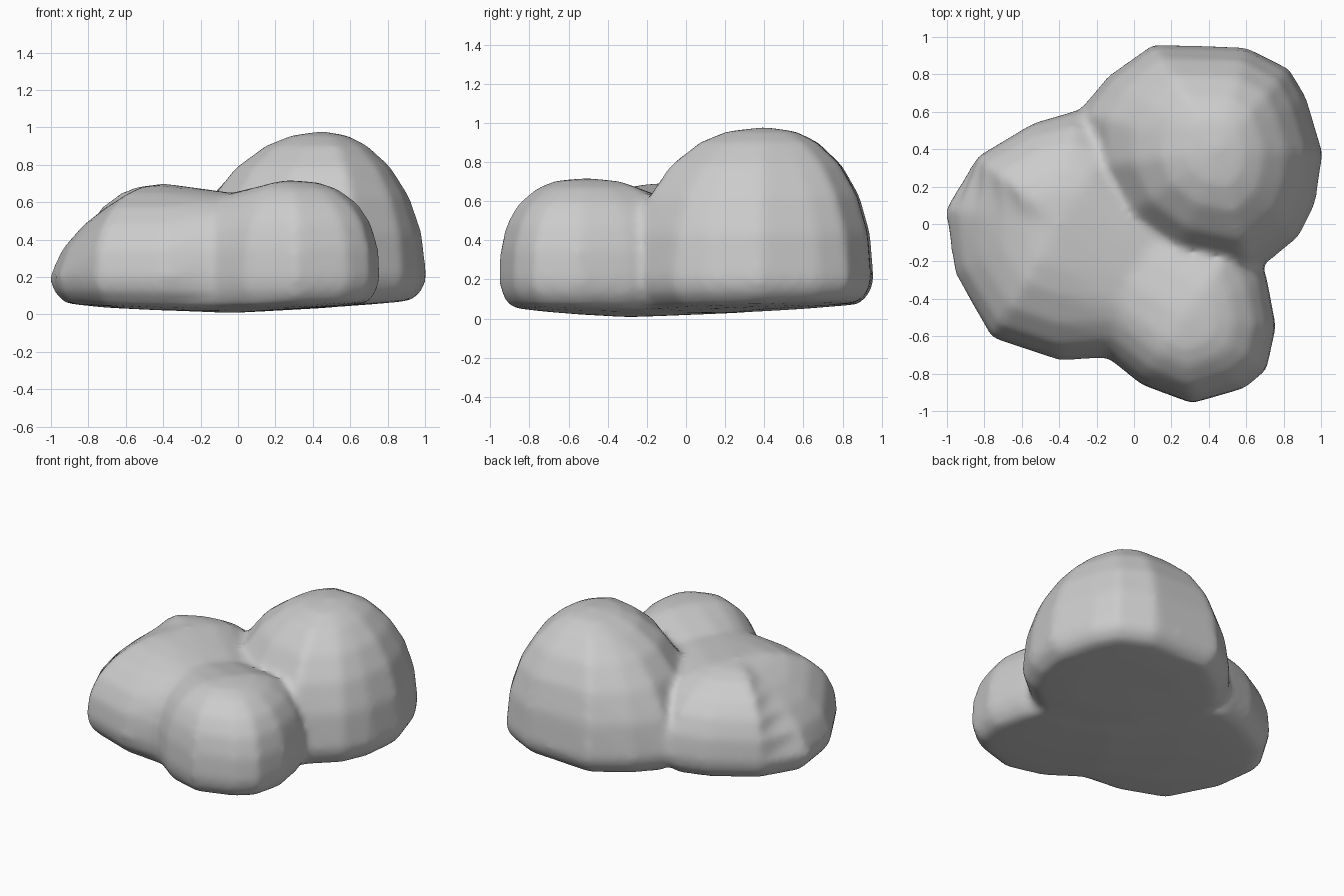
import bpy
import bmesh
from mathutils import Vector

cube = bpy.data.objects.get("Cube")
if cube:
    bpy.data.objects.remove(cube, do_unlink=True)

stone = bpy.data.materials.new("grey stone")
stone.use_nodes = True
stone.diffuse_color = (0.6, 0.6, 0.6, 1)
stone.node_tree.nodes["Principled BSDF"].inputs["Base Color"].default_value = (0.6, 0.6, 0.6, 1)

BELLY = 0.2  # height of the widest ring
RISES = (0, .3, .55, .75, .9, .97, 1)


def underside(point):
    """Shallow bowl under the whole rock."""
    return 0.06 * (point - Vector((-.1, -.2))).length


def add_lobe(bm, spine, outline):
    """Loft a plan outline (x, y, spine index, fullness) onto a ridge of (x, y, height)."""
    rings = []

    def ring(scale, height):
        row = []
        for x, y, index, fullness in outline:
            sx, sy, top = spine[index]
            centre = Vector((sx, sy))
            point = centre + (Vector((x, y)) - centre) * scale(fullness)
            low = underside(point)
            row.append(bm.verts.new((*point, height(low, top))))
        rings.append(row)

    # Underside and rounded foot
    for size, lift in ((0, 0), (.55, 0), (.87, .05), (.97, .5)):
        ring(lambda f: size, lambda low, top: low + (BELLY - low) * lift)
    # Domed sides closing on the ridge
    for u in RISES:
        ring(lambda f: (1 - u ** f) ** (1 / f), lambda low, top: BELLY + (top - BELLY) * u)

    for low, high in zip(rings, rings[1:]):
        for i in range(len(outline)):
            j = (i + 1) % len(outline)
            bm.faces.new((low[i], low[j], high[j], high[i]))


def finish(name, bm):
    bmesh.ops.remove_doubles(bm, verts=bm.verts, dist=0.0005)
    # Close the ridge and the keel where they open between spine points
    edges = [e for e in bm.edges if e.is_boundary]
    if edges:
        bmesh.ops.holes_fill(bm, edges=edges, sides=0)
    bmesh.ops.recalc_face_normals(bm, faces=bm.faces)
    mesh = bpy.data.meshes.new(name)
    bm.to_mesh(mesh)
    bm.free()
    mesh.materials.append(stone)
    obj = bpy.data.objects.new(name, mesh)
    bpy.context.collection.objects.link(obj)
    return obj


bm = bmesh.new()

# Tall boulder at the back
add_lobe(bm, [(.45, .4, .98)],
         [(1.01, .38, 0, 2), (.97, .11, 0, 2), (.88, -.07, 0, 2.1), (.62, -.28, 0, 2.2),
          (.22, -.2, 0, 2.2), (-.08, 0, 0, 2.1), (-.25, .3, 0, 2), (-.3, .6, 0, 1.8),
          (-.14, .79, 0, 2), (.1, .96, 0, 2.2), (.6, .945, 0, 2.2), (.83, .83, 0, 2.1),
          (.92, .68, 0, 2)])

# Low boulder: a broad right end and a narrower front end joined by a saddle
add_lobe(bm, [(-.4, 0, .7), (-.04, -.3, .65), (.26, -.5, .72)],
         [(-1.01, .08, 0, 1.5), (-.96, -.26, 0, 1.6), (-.76, -.61, 0, 2.3), (-.4, -.73, 0, 2.3),
          (-.14, -.715, 1, 2.4), (.04, -.86, 2, 2.5), (.31, -.96, 2, 2.6), (.59, -.88, 2, 2.5),
          (.71, -.78, 2, 2.5), (.76, -.55, 2, 2.5), (.71, -.28, 2, 2.5), (.6, -.05, 2, 2.5),
          (.25, .1, 1, 2.5), (-.1, .5, 0, 2.4), (-.3, .61, 0, 2.2), (-.54, .54, 0, 2.3),
          (-.84, .36, 0, 2.4)])

rock = finish("boulder_cluster", bm)

# Fuse the boulders into one skin and soften the creases
fuse = rock.modifiers.new("fuse", "REMESH")
fuse.mode = "VOXEL"
fuse.voxel_size = 0.025
soften = rock.modifiers.new("soften", "SMOOTH")
soften.factor = 0.5
soften.iterations = 10

bpy.ops.object.select_all(action="DESELECT")
bpy.context.view_layer.objects.active = rock
rock.select_set(True)
bpy.ops.object.modifier_apply(modifier="fuse")
bpy.ops.object.modifier_apply(modifier="soften")
bpy.ops.object.shade_smooth()
